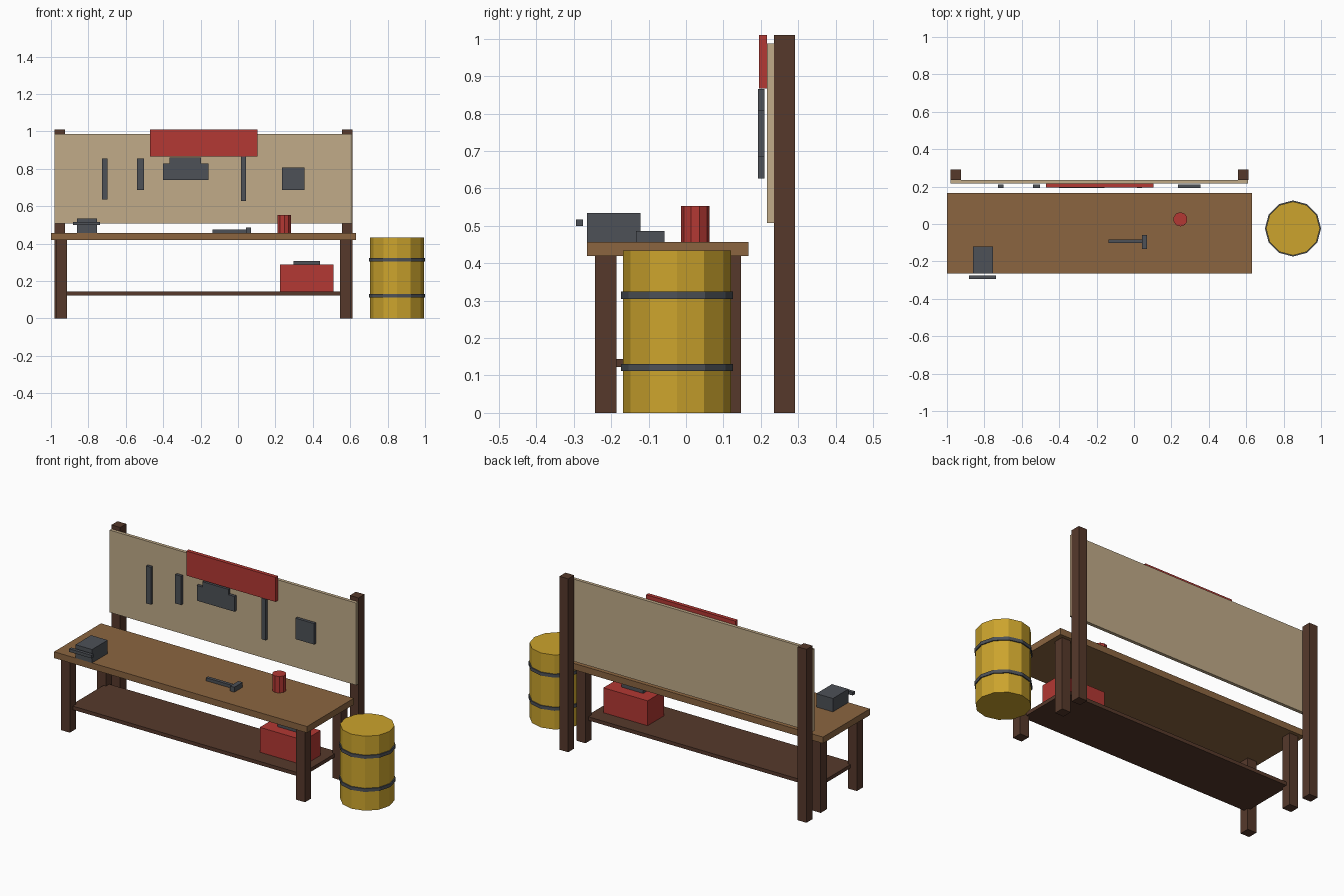
import bpy, math

if "Cube" in bpy.data.objects:
    bpy.data.objects.remove(bpy.data.objects["Cube"])


def material(name, rgb):
    """Flat colour given as 0-255 sRGB, stored as linear."""
    m = bpy.data.materials.new(name)
    lin = [((c / 255 + 0.055) / 1.055) ** 2.4 for c in rgb]
    m.diffuse_color = (*lin, 1)
    m.use_nodes = True
    m.node_tree.nodes["Principled BSDF"].inputs["Base Color"].default_value = m.diffuse_color
    return m


WOOD = material("bench_wood", (139, 101, 64))
DARK = material("dark_wood", (86, 57, 43))
TAN = material("pegboard_tan", (193, 171, 137))
RED = material("red_paint", (179, 56, 51))
STEEL = material("steel_grey", (77, 81, 87))
YELLOW = material("barrel_yellow", (204, 164, 45))


def box(name, mat, x, y, z):
    """Box from (min, max) ranges."""
    bpy.ops.mesh.primitive_cube_add(size=1, location=[sum(r) / 2 for r in (x, y, z)])
    ob = bpy.context.object
    ob.scale = [r[1] - r[0] for r in (x, y, z)]
    bpy.ops.object.transform_apply(location=False, rotation=False, scale=True)
    ob.name = name
    ob.data.materials.append(mat)
    return ob


def cylinder(name, mat, sides, r, x, y, z):
    """Upright prism with a corner on the x axis."""
    bpy.ops.mesh.primitive_cylinder_add(vertices=sides, radius=r, depth=z[1] - z[0],
                                        location=(x, y, sum(z) / 2))
    ob = bpy.context.object
    ob.name = name
    ob.data.materials.append(mat)
    return ob


# Bench: top, legs, lower shelf
TOP = 0.457
box("bench_top", WOOD, (-1, 0.63), (-0.265, 0.167), (0.42, TOP))
for side, x in (("left", -0.971), ("right", 0.545)):
    for end, y in (("front", -0.243), ("back", 0.09)):
        box(f"{end}_{side}_leg", DARK, (x, x + 0.057), (y, y + 0.057), (0, 0.42))
box("lower_shelf", DARK, (-0.93, 0.56), (-0.215, 0.12), (0.123, 0.144))

# Back posts and tool board
for side, x in (("left", -0.98), ("right", 0.556)):
    box(f"back_{side}_post", DARK, (x, x + 0.056), (0.235, 0.291), (0, 1.01))
box("tool_board", TAN, (-0.98, 0.61), (0.217, 0.236), (0.508, 0.987))
box("red_sign", RED, (-0.47, 0.105), (0.195, 0.217), (0.867, 1.01))

# Hanging tools: name, x range, z range
for name, x, z in (
    ("long_chisel", (-0.727, -0.697), (0.637, 0.855)),
    ("short_chisel", (-0.54, -0.502), (0.687, 0.855)),
    ("saw_blade", (-0.401, -0.158), (0.74, 0.829)),
    ("saw_handle", (-0.365, -0.197), (0.829, 0.86)),
    ("hanging_wrench", (0.015, 0.043), (0.627, 0.866)),
    ("square_plate", (0.235, 0.355), (0.686, 0.808)),
):
    box(name, STEEL, x, (0.193, 0.21), z)

# Vise
box("vise_body", STEEL, (-0.862, -0.755), (-0.265, -0.121), (TOP, 0.535))
box("vise_handle", STEEL, (-0.882, -0.738), (-0.294, -0.275), (0.499, 0.517))

# Hammer
box("hammer_handle", STEEL, (-0.135, 0.043), (-0.102, -0.083), (TOP, 0.475))
box("hammer_head", STEEL, (0.043, 0.07), (-0.134, -0.058), (TOP, 0.486))

# Can on the bench
cylinder("paint_can", RED, 10, 0.038, 0.248, 0.025, (TOP, 0.553))

# Toolbox on the shelf
box("toolbox", RED, (0.225, 0.51), (-0.12, 0.032), (0.144, 0.289))
box("toolbox_handle", STEEL, (0.297, 0.438), (-0.06, -0.03), (0.289, 0.308))

# Barrel with two hoops
cylinder("barrel", YELLOW, 12, 0.144, 0.85, -0.024, (0, 0.434))
for name, z in (("lower_hoop", 0.112), ("upper_hoop", 0.305)):
    cylinder(name, STEEL, 12, 0.15, 0.85, -0.024, (z, z + 0.019))
